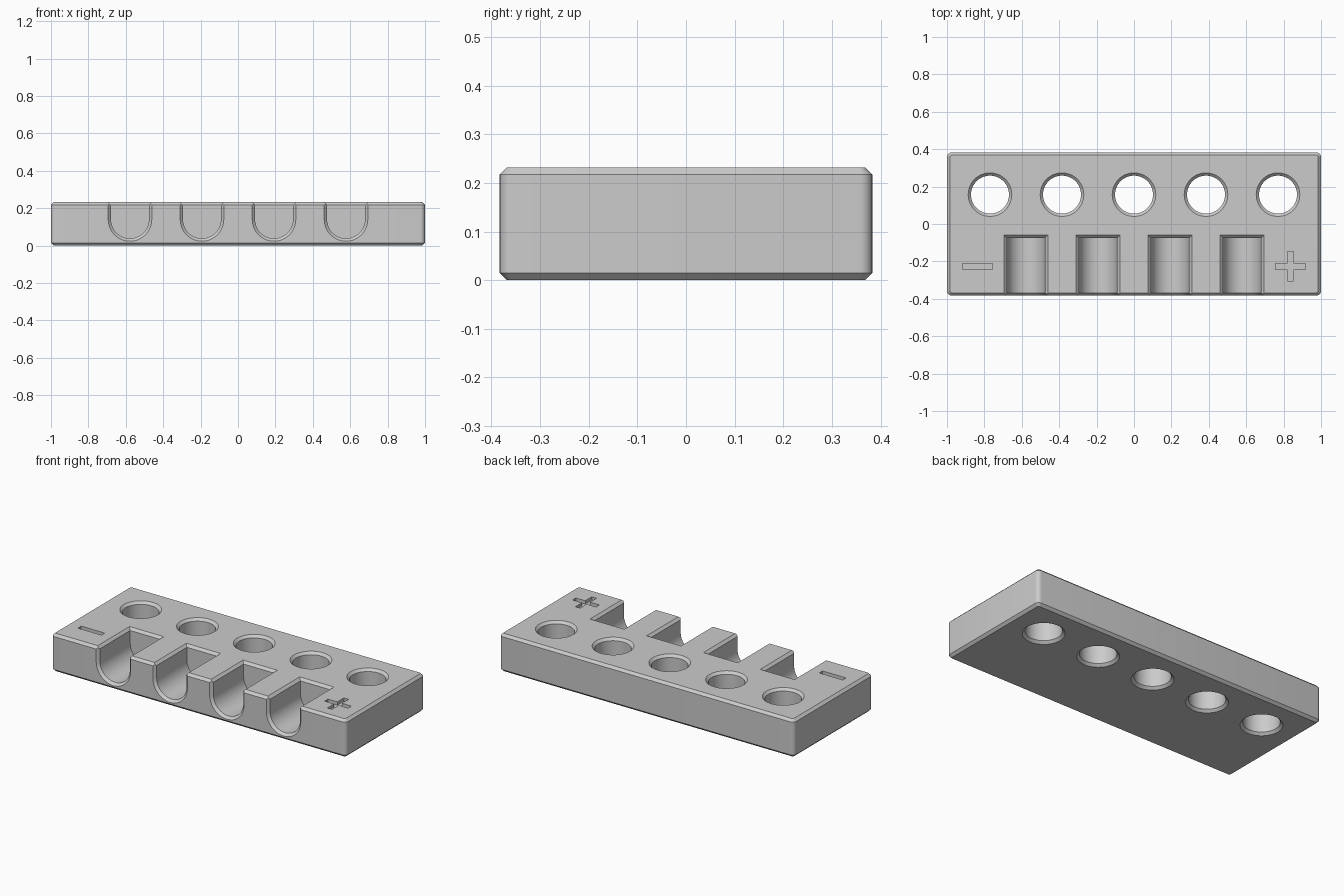
import bpy, bmesh
from math import sin, cos, pi
from mathutils import Vector

cube = bpy.data.objects.get("Cube")
if cube:
    bpy.data.objects.remove(cube, do_unlink=True)

W, D, H = 1.0, 0.383, 0.232      # half width, half depth, height
C = 0.015                        # chamfer size
R = 0.1015                       # hole and slot radius

grey = bpy.data.materials.new("plain grey")
grey.use_nodes = True
colour = (0.6, 0.6, 0.6, 1)
grey.diffuse_color = colour
grey.node_tree.nodes["Principled BSDF"].inputs["Base Color"].default_value = colour


def loft(name, rings):
    """Closed solid skinned through rings of equal point count."""
    bm = bmesh.new()
    loops = [[bm.verts.new(p) for p in ring] for ring in rings]
    n = len(loops[0])
    for a, b in zip(loops, loops[1:]):
        for i in range(n):
            j = (i + 1) % n
            bm.faces.new((a[i], a[j], b[j], b[i]))
    bm.faces.new(loops[0][::-1])
    bm.faces.new(loops[-1])
    bmesh.ops.recalc_face_normals(bm, faces=bm.faces)
    mesh = bpy.data.meshes.new(name)
    bm.to_mesh(mesh)
    bm.free()
    mesh.materials.append(grey)
    ob = bpy.data.objects.new(name, mesh)
    bpy.context.collection.objects.link(ob)
    return ob


def rounded_rect(hw, hd, r, z, steps=6):
    pts = []
    for k, (sx, sy) in enumerate(((1, 1), (-1, 1), (-1, -1), (1, -1))):
        for i in range(steps + 1):
            a = (k + i / steps) * pi / 2
            pts.append(Vector((sx * (hw - r) + r * cos(a), sy * (hd - r) + r * sin(a), z)))
    return pts


def circle(x, y, r, z, n=64):
    return [Vector((x + r * cos(2 * pi * i / n), y + r * sin(2 * pi * i / n), z)) for i in range(n)]


def rect(x0, x1, y0, y1, z):
    return [Vector(p) for p in ((x0, y0, z), (x1, y0, z), (x1, y1, z), (x0, y1, z))]


def u_section(x, y, r, n=32):
    arc = [Vector((x - r * cos(pi * i / n), y, 0.14 - r * sin(pi * i / n))) for i in range(n + 1)]
    return [Vector((x - r, y, H + 0.1))] + arc + [Vector((x + r, y, H + 0.1))]


# Chamfered block with rounded corners
block = loft("holder_block", [
    rounded_rect(W - C, D - C, 0.012, 0),
    rounded_rect(W, D, 0.025, C),
    rounded_rect(W, D, 0.025, H - C),
    rounded_rect(W - C, D - C, 0.012, H)])

cutters = []

# Row of through holes, chamfered at both ends
for i in range(-2, 3):
    x, y = i * 0.385, 0.157
    cutters.append(loft("hole_cutter", [
        circle(x, y, R + 2 * C, -C), circle(x, y, R, C),
        circle(x, y, R, H - C), circle(x, y, R + 2 * C, H + C)]))

# Round-bottomed front slots, flared at the front and the top
back = -0.075
for i in (-1.5, -0.5, 0.5, 1.5):
    x = i * 0.385
    cutters.append(loft("slot_cutter", [
        u_section(x, -D - C, R + 2 * C), u_section(x, -D + C, R), u_section(x, back, R)]))
    cutters.append(loft("slot_rim_cutter", [
        rect(x - R - e, x + R + e, -D - 0.1, back + e, H - C + e) for e in (-0.01, 2 * C)]))

# Engraved minus and plus marks
deep, high = H - 0.02, H + 0.05
arm, half = 0.08, 0.016
y = -0.226
for name, x, a, b in (("minus_cutter", -0.837, arm, half),
                      ("plus_bar_cutter", 0.837, arm, half),
                      ("plus_post_cutter", 0.837, half, arm)):
    cutters.append(loft(name, [rect(x - a, x + a, y - b, y + b, z) for z in (deep, high)]))

# Cut everything, then drop the cutters
bpy.context.view_layer.objects.active = block
block.select_set(True)
for c in cutters:
    mod = block.modifiers.new("cut", 'BOOLEAN')
    mod.operation = 'DIFFERENCE'
    mod.solver = 'EXACT'
    mod.object = c
    bpy.ops.object.modifier_apply(modifier=mod.name)
    bpy.data.objects.remove(c, do_unlink=True)

bpy.ops.object.select_all(action='DESELECT')
block.select_set(True)
bpy.ops.object.shade_smooth_by_angle(angle=pi / 6)
